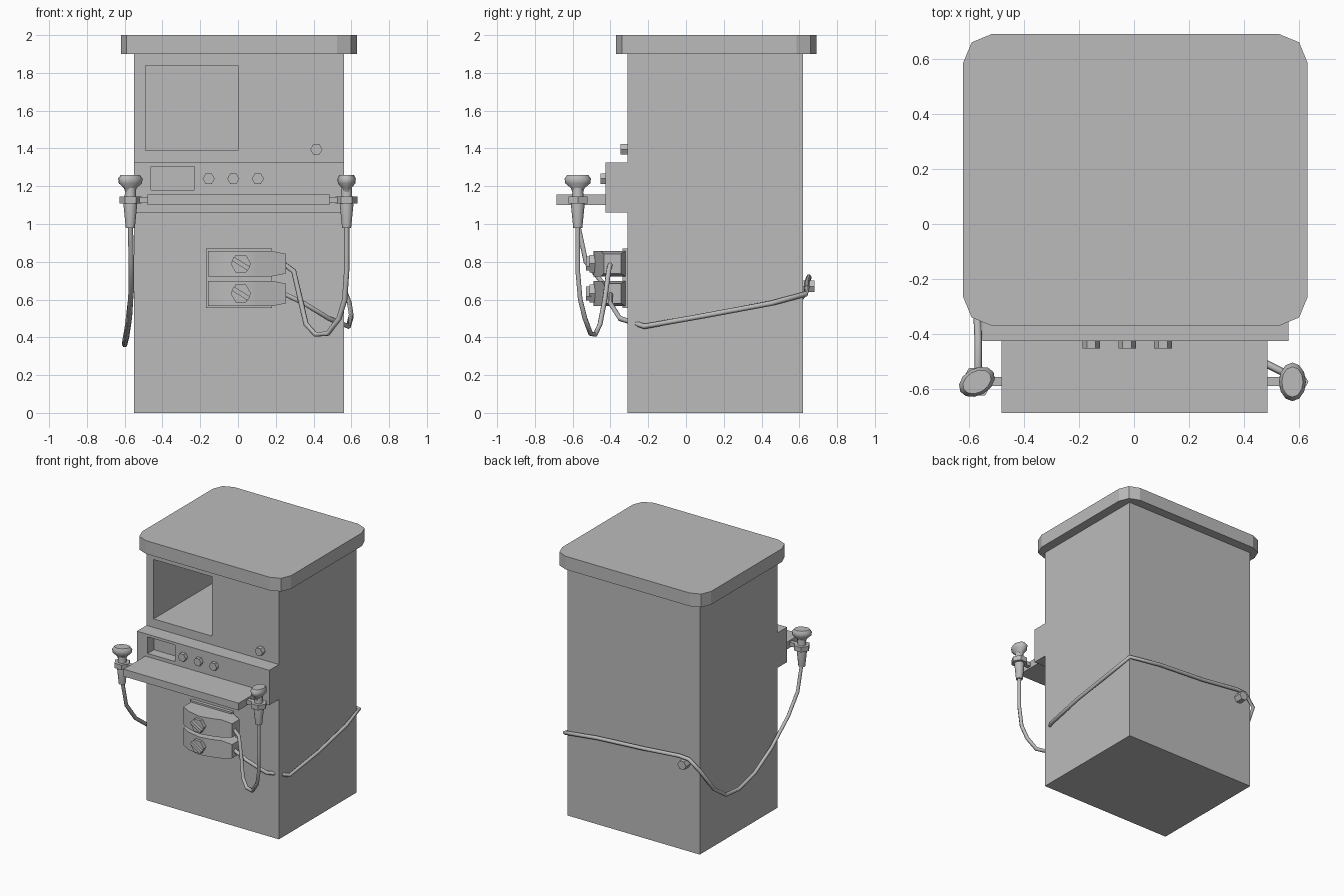
import bpy, bmesh, math
from mathutils import Vector, Matrix

if "Cube" in bpy.data.objects:
    bpy.data.objects.remove(bpy.data.objects["Cube"])

grey = bpy.data.materials.new("plain grey")
grey.use_nodes = True
grey.diffuse_color = (0.5, 0.5, 0.5, 1)
grey.node_tree.nodes["Principled BSDF"].inputs["Base Color"].default_value = (0.5, 0.5, 0.5, 1)


def add(name, bm):
    bmesh.ops.recalc_face_normals(bm, faces=bm.faces)
    mesh = bpy.data.meshes.new(name)
    bm.to_mesh(mesh)
    bm.free()
    mesh.materials.append(grey)
    obj = bpy.data.objects.new(name, mesh)
    bpy.context.collection.objects.link(obj)
    return obj


def box(name, x, y, z):
    bm = bmesh.new()
    bmesh.ops.create_cube(bm, size=1)
    for v in bm.verts:
        v.co = Vector([(r[0] + r[1]) / 2 + c * (r[1] - r[0]) for c, r in zip(v.co, (x, y, z))])
    return add(name, bm)


def lathe(name, profile, sides, matrix):
    """Stack of rings (radius, height) along local z."""
    bm = bmesh.new()
    rings = [[bm.verts.new((r * math.cos(math.tau * i / sides), r * math.sin(math.tau * i / sides), h))
              for i in range(sides)] for r, h in profile]
    for a, b in zip(rings, rings[1:]):
        for i in range(sides):
            j = (i + 1) % sides
            bm.faces.new((a[i], a[j], b[j], b[i]))
    bm.faces.new(rings[0])
    bm.faces.new(rings[-1])
    bm.transform(matrix)
    return add(name, bm)


def button(name, x, z, r, back, front):
    """Hexagonal button pointing along y."""
    turn = Matrix.Translation((x, back, z)) @ Matrix.Rotation(math.pi / 2, 4, "X")
    return lathe(name, [(r, 0), (r, back - front)], 6, turn)


def cut(target, x, y, z):
    cutter = box("cutter", x, y, z)
    cutter.hide_render = True
    mod = target.modifiers.new("recess", "BOOLEAN")
    mod.object = cutter
    mod.operation = "DIFFERENCE"
    mod.solver = "EXACT"
    bpy.context.view_layer.objects.active = target
    bpy.ops.object.modifier_apply(modifier=mod.name)
    bpy.data.objects.remove(cutter)


def smooth(obj, angle):
    bpy.ops.object.select_all(action="DESELECT")
    obj.select_set(True)
    bpy.context.view_layer.objects.active = obj
    bpy.ops.object.shade_smooth_by_angle(angle=math.radians(angle))


def cable(name, points):
    curve = bpy.data.curves.new(name, "CURVE")
    curve.dimensions = "3D"
    curve.bevel_depth = 0.014
    curve.bevel_resolution = 1
    curve.use_fill_caps = True
    curve.materials.append(grey)
    spline = curve.splines.new("POLY")
    spline.points.add(len(points) - 1)
    for p, co in zip(spline.points, points):
        p.co = (*co, 1)
    bpy.context.collection.objects.link(bpy.data.objects.new(name, curve))


# Cabinet with a deep square opening
cabinet = box("cabinet", (-0.55, 0.56), (-0.31, 0.62), (0, 1.92))
cut(cabinet, (-0.49, 0), (-0.5, 0.5), (1.39, 1.84))

# Lid with rounded corners
bm = bmesh.new()
bmesh.ops.create_cube(bm, size=1)
bm.transform(Matrix.Translation((0.005, 0.16, 1.95)) @ Matrix.Diagonal((1.25, 1.06, 0.1, 1)))
upright = [e for e in bm.edges if abs(e.verts[0].co.z - e.verts[1].co.z) > 0.05]
bmesh.ops.bevel(bm, geom=upright, offset=0.105, segments=2, profile=0.5, affect="EDGES")
add("lid", bm)

# Control panel, display recess, buttons and shelf
panel = box("control_panel", (-0.55, 0.56), (-0.425, -0.3), (1.06, 1.325))
cut(panel, (-0.46, -0.23), (-0.5, -0.35), (1.18, 1.305))
for i in range(3):
    button(f"panel_button_{i + 1}", -0.155 + 0.13 * i, 1.24, 0.032, -0.42, -0.452)
button("upper_button", 0.415, 1.395, 0.032, -0.3, -0.347)
box("shelf", (-0.48, 0.485), (-0.685, -0.42), (1.1, 1.155))

# Holders and probes on both ends of the shelf
for side, x, turn in (("right", -0.57, 30), ("left", 0.575, 90)):
    s = math.copysign(1, x)
    at = Matrix.Translation((x, -0.573, 0))
    lathe(f"{side}_holder_ring", [(0.058, 1.108), (0.058, 1.145)], 6, at)
    box(f"{side}_holder_bar", sorted((s * 0.47, x - s * 0.03)), (-0.588, -0.556), (1.112, 1.142))
    stem = [(0.024, 0.98), (0.036, 1.1), (0.03, 1.145), (0.028, 1.19)]
    smooth(lathe(f"{side}_probe_stem", stem, 12, at), 40)
    head = [(0.028, 1.165), (0.036, 1.19), (0.066, 1.215), (0.07, 1.24), (0.055, 1.26)]
    oval = at @ Matrix.Rotation(math.radians(turn), 4, "Z") @ Matrix.Diagonal((1, 0.7, 1, 1))
    smooth(lathe(f"{side}_probe_head", head, 12, oval), 50)

# Connector plate with two bowed plugs and slotted screws
box("connector_plate", (-0.17, 0.18), (-0.335, -0.3), (0.555, 0.87))
bow = [(-0.16, -0.425), (-0.09, -0.465), (0.015, -0.49), (0.1, -0.475), (0.18, -0.45), (0.255, -0.435)]
for label, z in (("upper", 0.79), ("lower", 0.632)):
    bm = bmesh.new()
    columns = []
    for x, y in bow:
        h = 0.052 if x > 0.2 else 0.067
        back = -0.345 if x > 0.2 else -0.32
        columns.append([bm.verts.new((x, yy, z + zz)) for yy, zz in ((y, -h), (y, h), (back, h), (back, -h))])
    for a, b in zip(columns, columns[1:]):
        for i in range(4):
            bm.faces.new((a[i], a[i - 1], b[i - 1], b[i]))
    bm.faces.new(columns[0])
    bm.faces.new(columns[-1])
    smooth(add(f"{label}_plug", bm), 25)
    button(f"{label}_screw", 0.015, z, 0.054, -0.47, -0.51)
    bar = box(f"{label}_screw_bar", (-0.05, 0.05), (-0.53, -0.5), (-0.012, 0.012))
    bar.rotation_euler.y = math.radians(32)
    bar.location = (0.015, 0, z)

# Short cable from the upper plug to the left probe
cable("short_cable", [
    (0.575, -0.573, 1.0), (0.575, -0.573, 0.75), (0.565, -0.56, 0.6), (0.535, -0.535, 0.5),
    (0.475, -0.505, 0.42), (0.41, -0.48, 0.415), (0.36, -0.455, 0.47), (0.33, -0.43, 0.6),
    (0.295, -0.41, 0.75), (0.24, -0.4, 0.79)])

# Long cable around the back, held by a hook
cable("long_cable", [
    (0.24, -0.4, 0.632), (0.35, -0.4, 0.58), (0.48, -0.35, 0.5), (0.585, -0.22, 0.458),
    (0.6, 0.1, 0.515), (0.59, 0.45, 0.58), (0.572, 0.635, 0.63), (0.3, 0.64, 0.665),
    (-0.1, 0.64, 0.69), (-0.4, 0.65, 0.72), (-0.48, 0.65, 0.715), (-0.565, 0.635, 0.64),
    (-0.585, 0.5, 0.46), (-0.6, 0.38, 0.375), (-0.6, 0.22, 0.36), (-0.59, 0.02, 0.4),
    (-0.575, -0.2, 0.5), (-0.565, -0.42, 0.66), (-0.565, -0.53, 0.8), (-0.57, -0.573, 1.0)])
button("cable_hook", -0.44, 0.67, 0.036, 0.68, 0.61)
